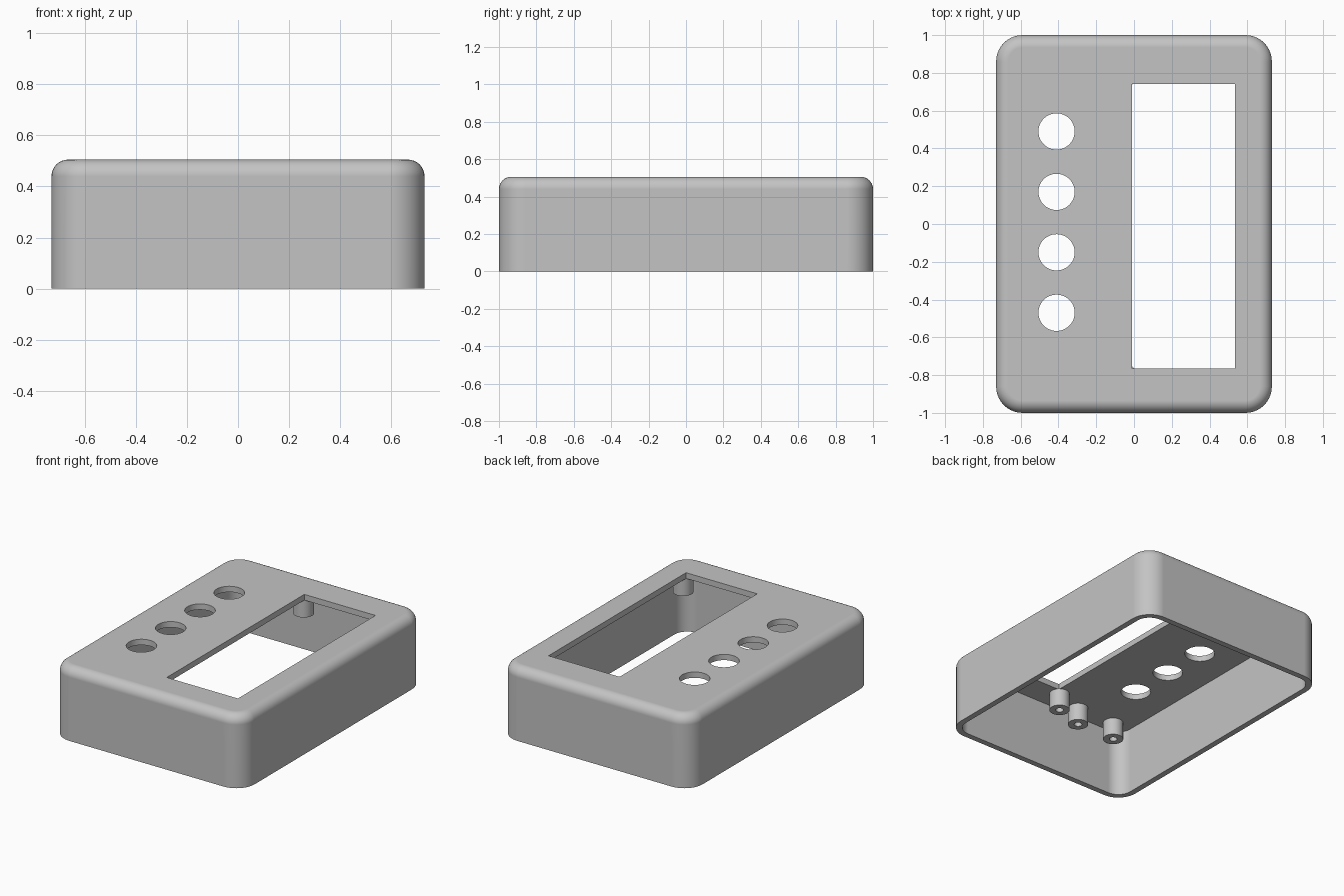
import bpy, bmesh, math
from mathutils import Vector

if "Cube" in bpy.data.objects:
    bpy.data.objects.remove(bpy.data.objects["Cube"], do_unlink=True)

# Main dimensions
HALF_X, HALF_Y, HEIGHT = 0.73, 1.0, 0.505
WALL, CORNER, FILLET = 0.04, 0.14, 0.065
CEILING = HEIGHT - WALL

grey = bpy.data.materials.new("light grey plastic")
grey.use_nodes = True
colour = (0.55, 0.55, 0.55, 1)
grey.diffuse_color = colour
grey.node_tree.nodes["Principled BSDF"].inputs["Base Color"].default_value = colour


def make_object(name, bm):
    bmesh.ops.recalc_face_normals(bm, faces=bm.faces)
    mesh = bpy.data.meshes.new(name)
    bm.to_mesh(mesh)
    bm.free()
    mesh.materials.append(grey)
    obj = bpy.data.objects.new(name, mesh)
    bpy.context.collection.objects.link(obj)
    return obj


def activate(obj):
    bpy.ops.object.select_all(action='DESELECT')
    obj.select_set(True)
    bpy.context.view_layer.objects.active = obj


def box(name, low, high, corner=0, fillet=0):
    """Box with rounded upright corners and a rounded top rim."""
    bm = bmesh.new()
    bmesh.ops.create_cube(bm, size=1)
    low, high = Vector(low), Vector(high)
    for v in bm.verts:
        v.co = Vector(l + (c + 0.5) * (h - l) for l, h, c in zip(low, high, v.co))
    if corner:
        upright = [e for e in bm.edges
                   if abs(e.verts[0].co.z - e.verts[1].co.z) > 1e-4]
        bmesh.ops.bevel(bm, geom=upright, offset=corner, segments=10,
                        profile=0.5, affect='EDGES')
    if fillet:
        rim = [e for e in bm.edges if all(v.co.z > high.z - 1e-4 for v in e.verts)]
        bmesh.ops.bevel(bm, geom=rim, offset=fillet, segments=8,
                        profile=0.5, affect='EDGES')
    return make_object(name, bm)


def cylinder(name, x, y, radius, low, high):
    bm = bmesh.new()
    bmesh.ops.create_cone(bm, cap_ends=True, segments=48, radius1=radius,
                          radius2=radius, depth=high - low)
    bmesh.ops.translate(bm, verts=bm.verts, vec=(x, y, (low + high) / 2))
    return make_object(name, bm)


def cut(target, cutter):
    cutter.hide_render = True
    mod = target.modifiers.new("cut", 'BOOLEAN')
    mod.operation, mod.solver, mod.object = 'DIFFERENCE', 'EXACT', cutter
    activate(target)
    bpy.ops.object.modifier_apply(modifier=mod.name)
    bpy.data.objects.remove(cutter, do_unlink=True)


def smooth(obj):
    activate(obj)
    bpy.ops.object.shade_smooth_by_angle(angle=math.radians(30))
    mod = obj.modifiers.new("flat face normals", 'WEIGHTED_NORMAL')
    mod.keep_sharp = True


# Hollow case, open underneath
case = box("case_shell", (-HALF_X, -HALF_Y, 0), (HALF_X, HALF_Y, HEIGHT), CORNER, FILLET)
cut(case, box("cavity_cutter", (WALL - HALF_X, WALL - HALF_Y, -0.2),
              (HALF_X - WALL, HALF_Y - WALL, CEILING), CORNER - WALL))

# Display window and four button holes through the lid
cut(case, box("window_cutter", (-0.01, -0.765, 0.4), (0.535, 0.74, 0.7)))
for i in range(4):
    cut(case, cylinder("button_cutter", -0.41, -0.47 + 0.32 * i, 0.096, 0.4, 0.7))
smooth(case)


# Drilled mounting posts hanging from the lid
def mounting_post(name, x, y):
    post = cylinder(name, x, y, 0.065, 0.345, CEILING + 0.002)
    cut(post, cylinder("drill_cutter", x, y, 0.025, 0.3, CEILING - 0.005))
    smooth(post)


for side, y in (("front", -0.805), ("back", 0.79)):
    for end, x in (("right", -0.05), ("left", 0.585)):
        mounting_post(f"display_post_{side}_{end}", x, y)
for side, y in (("front", -0.87), ("back", 0.89)):
    for end, x in (("right", -0.555), ("left", -0.26)):
        mounting_post(f"button_board_post_{side}_{end}", x, y)
